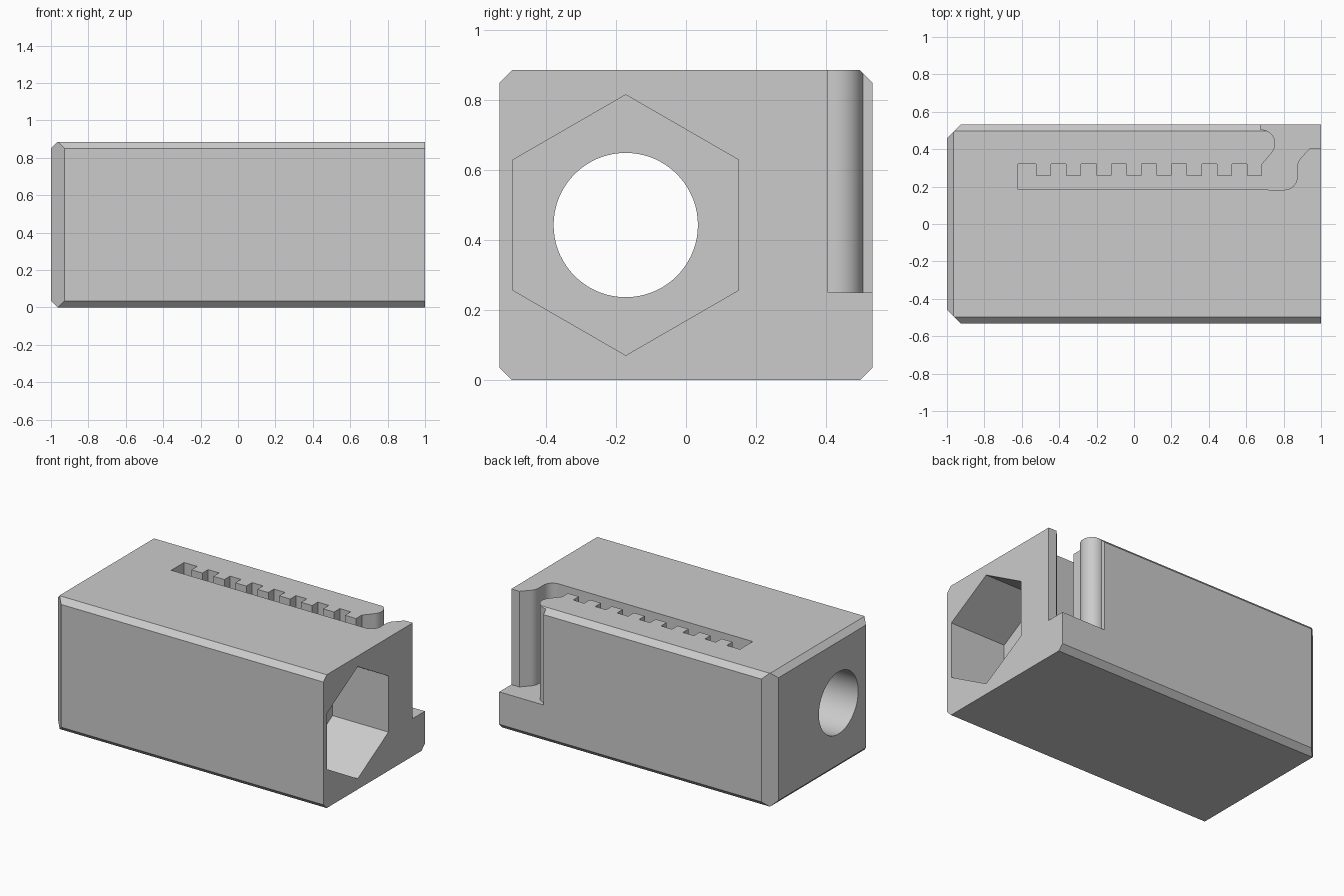
import bpy, bmesh
from math import sin, cos, radians, pi
from mathutils import Vector

if "Cube" in bpy.data.objects:
    bpy.data.objects.remove(bpy.data.objects["Cube"])

HALF_Y, TOP, BEVEL, CORNER = 0.532, 0.885, 0.035, 0.073

grey = bpy.data.materials.new("light grey")
grey.use_nodes = True
grey.diffuse_color = (0.6, 0.6, 0.6, 1)
grey.node_tree.nodes["Principled BSDF"].inputs["Base Color"].default_value = (0.6, 0.6, 0.6, 1)


def make_object(name, bm):
    bmesh.ops.recalc_face_normals(bm, faces=bm.faces)
    mesh = bpy.data.meshes.new(name)
    bm.to_mesh(mesh)
    bm.free()
    mesh.materials.append(grey)
    obj = bpy.data.objects.new(name, mesh)
    bpy.context.collection.objects.link(obj)
    return obj


def prism(name, points, direction):
    """Extrude a closed outline along a direction."""
    bm = bmesh.new()
    face = bm.faces.new([bm.verts.new(p) for p in points])
    out = bmesh.ops.extrude_face_region(bm, geom=[face])["geom"]
    moved = [v for v in out if isinstance(v, bmesh.types.BMVert)]
    bmesh.ops.translate(bm, verts=moved, vec=direction)
    return make_object(name, bm)


def arc(cx, cy, r, start, end, steps=16):
    angles = [radians(start + (end - start) * i / steps) for i in range(steps + 1)]
    return [(cx + r * cos(a), cy + r * sin(a)) for a in angles]


def bore(name, r, sides, x, length):
    """Prism along x for the socket and the hole."""
    ring = [(x, -0.172 + r * sin(2 * pi * i / sides), 0.443 + r * cos(2 * pi * i / sides))
            for i in range(sides)]
    return prism(name, ring, (length, 0, 0))


# Block, with chamfers sliced off every edge except those of the socket end
bm = bmesh.new()
bmesh.ops.create_cube(bm, size=1)
bmesh.ops.scale(bm, vec=(2, 2 * HALF_Y, TOP), verts=bm.verts)
bmesh.ops.translate(bm, vec=(0, 0, TOP / 2), verts=bm.verts)
cuts = []
for s in (-1, 1):
    z = TOP if s > 0 else 0
    cuts.append(((-1 + CORNER, s * HALF_Y, 0), (-1, s, 0)))
    cuts.append(((-1 + BEVEL, 0, z), (-1, 0, s)))
    cuts += [((0, t * HALF_Y, z - s * BEVEL), (0, t, s)) for t in (-1, 1)]
for point, normal in cuts:
    geom = bm.verts[:] + bm.edges[:] + bm.faces[:]
    cut = bmesh.ops.bisect_plane(bm, geom=geom, dist=1e-6, plane_co=point,
                                 plane_no=Vector(normal).normalized(), clear_outer=True)
    rim = [e for e in cut["geom_cut"] if isinstance(e, bmesh.types.BMEdge)]
    bmesh.ops.edgenet_fill(bm, edges=rim)
block = make_object("block", bm)

# Outline of the toothed slot and the open corner it leads into
outline = [(1.2, 0.7), (1.2, 0.405), (0.94, 0.405)]
outline += arc(0.947, 0.302, 0.075, 135, 180, 8)
outline += arc(0.805, 0.25, 0.067, 0, -90)
outline += [(-0.62, 0.185), (-0.62, 0.32)]
for i in range(8):
    x = -0.524 + i * 0.1612
    outline += [(x, 0.32), (x, 0.26), (x + 0.0806, 0.26), (x + 0.0806, 0.32)]
outline += arc(0.68, 0.43, 0.075, -45, 90, 28)
outline += [(0.675, 0.505), (0.675, 0.7)]

cutters = [
    prism("slot_cutter", [(x, y, 0.25) for x, y in outline], (0, 0, 1)),
    bore("hex_socket_cutter", 0.372, 6, 0.59, 1),
    bore("round_hole_cutter", 0.206, 72, -1.5, 3),
]

# Carve the block
bpy.ops.object.select_all(action="DESELECT")
block.select_set(True)
bpy.context.view_layer.objects.active = block
for cutter in cutters:
    cutter.hide_render = True
    mod = block.modifiers.new(cutter.name, "BOOLEAN")
    mod.operation, mod.solver, mod.object = "DIFFERENCE", "EXACT", cutter
    bpy.ops.object.modifier_apply(modifier=mod.name)
    bpy.data.objects.remove(cutter)
bpy.ops.object.shade_smooth_by_angle(angle=radians(25))
